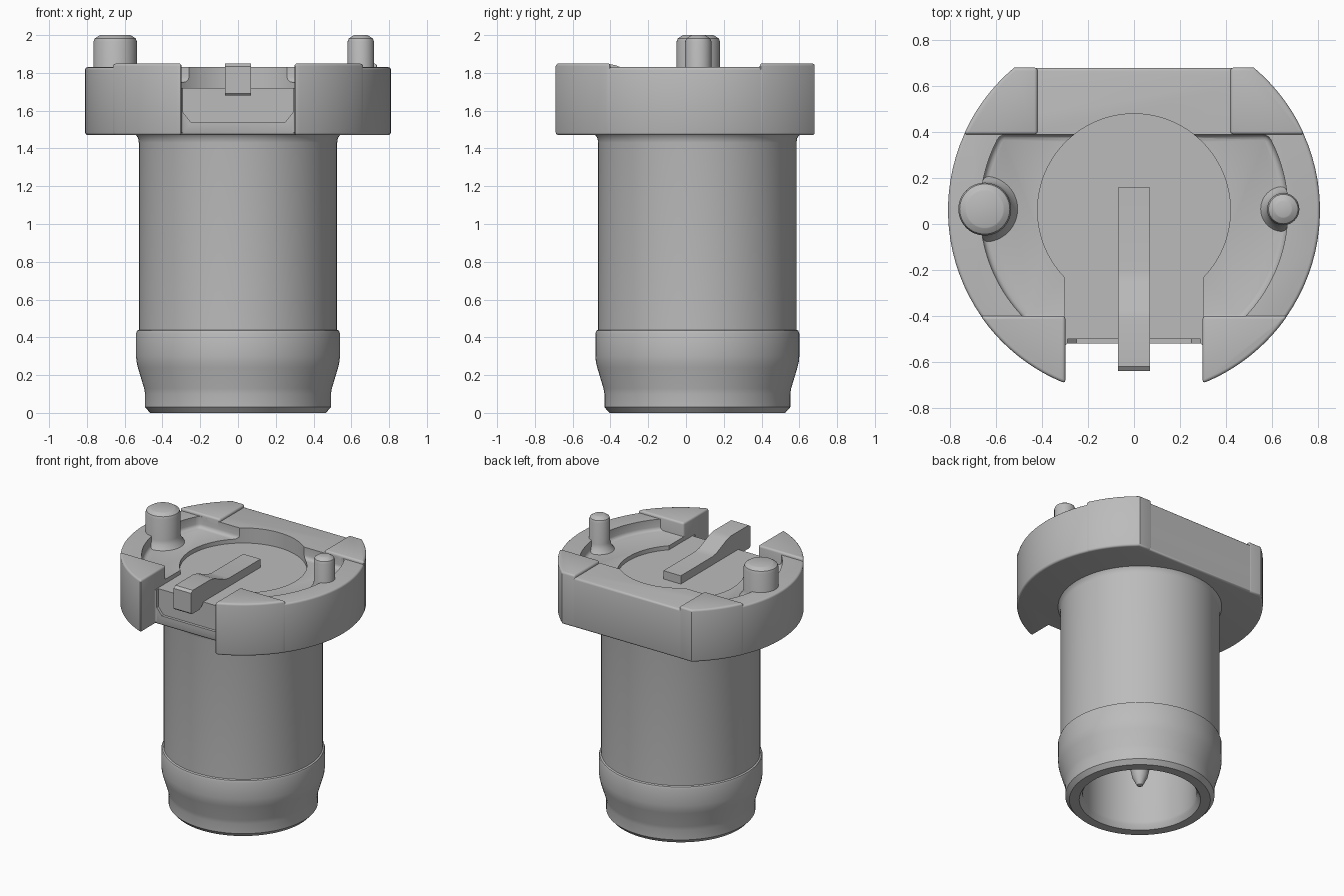
import bpy, bmesh, math
from math import sin, cos, asin, acos, pi

cube = bpy.data.objects.get("Cube")
if cube:
    bpy.data.objects.remove(cube)

CY = 0.06          # y of the barrel axis
RIM = 0.81         # flange radius

grey = bpy.data.materials.new("plain grey")
grey.use_nodes = True
colour = (0.5, 0.5, 0.5, 1)
grey.diffuse_color = colour
grey.node_tree.nodes["Principled BSDF"].inputs["Base Color"].default_value = colour


def add_object(name, bm):
    bmesh.ops.recalc_face_normals(bm, faces=bm.faces)
    mesh = bpy.data.meshes.new(name)
    bm.to_mesh(mesh)
    bm.free()
    mesh.materials.append(grey)
    ob = bpy.data.objects.new(name, mesh)
    bpy.context.collection.objects.link(ob)
    return ob


def activate(ob):
    bpy.ops.object.select_all(action='DESELECT')
    ob.select_set(True)
    bpy.context.view_layer.objects.active = ob


def smooth(ob):
    activate(ob)
    bpy.ops.object.shade_smooth_by_angle(angle=math.radians(32))


def prism(name, pts, lo, hi, bevel=0, axis='z'):
    """Extrude an outline along z, or an (x, z) / (y, z) outline along y / x."""
    place = {'z': lambda a, b, h: (a, b, h),
             'y': lambda a, b, h: (a, h, b),
             'x': lambda a, b, h: (h, a, b)}[axis]
    bm = bmesh.new()
    low = [bm.verts.new(place(a, b, lo)) for a, b in pts]
    high = [bm.verts.new(place(a, b, hi)) for a, b in pts]
    bm.faces.new(low)
    bm.faces.new(high)
    for i in range(len(pts)):
        j = (i + 1) % len(pts)
        bm.faces.new((low[i], low[j], high[j], high[i]))
    ob = add_object(name, bm)
    if bevel:
        mod = ob.modifiers.new("soft edges", 'BEVEL')
        mod.width, mod.segments = bevel, 3
        mod.limit_method, mod.angle_limit = 'ANGLE', math.radians(50)
        activate(ob)
        bpy.ops.object.modifier_apply(modifier=mod.name)
    return ob


def lathe(name, profile, x, y, steps=96):
    bm = bmesh.new()
    verts = [bm.verts.new((r, 0, z)) for r, z in profile]
    edges = [bm.edges.new(p) for p in zip(verts, verts[1:])]
    bmesh.ops.spin(bm, geom=verts + edges, cent=(0, 0, 0), axis=(0, 0, 1),
                   angle=2 * pi, steps=steps)
    bmesh.ops.remove_doubles(bm, verts=bm.verts, dist=0.0001)
    bmesh.ops.translate(bm, verts=bm.verts, vec=(x, y, 0))
    ob = add_object(name, bm)
    smooth(ob)
    return ob


def arc(r, start, end, n=32):
    return [(r * cos(start + (end - start) * i / n),
             CY + r * sin(start + (end - start) * i / n)) for i in range(n + 1)]


def mirror(pts):
    return [(-x, y) for x, y in reversed(pts)]


def carve(target, cutter):
    mod = target.modifiers.new("cut", 'BOOLEAN')
    mod.operation, mod.solver, mod.object = 'DIFFERENCE', 'EXACT', cutter
    activate(target)
    bpy.ops.object.modifier_apply(modifier=mod.name)
    bpy.data.objects.remove(cutter)


# Hollow barrel with a swollen collar and a central rod inside
lathe("barrel", [(0.54, 1.5), (0.54, 1.47), (0.529, 1.455), (0.525, 1.43),
                 (0.525, 0.44), (0.535, 0.435), (0.54, 0.42), (0.54, 0.3),
                 (0.537, 0.27), (0.53, 0.24), (0.497, 0.13), (0.492, 0.1),
                 (0.492, 0.03), (0.465, 0), (0.4, 0), (0.38, 0.03),
                 (0.375, 0.05), (0.375, 1.44), (0.065, 1.44), (0.065, 0.24),
                 (0.05, 0.17), (0.02, 0.11), (0, 0.1)], 0, CY)

# Flange: round plate, flat at the back, notched at the front
notch, back, front = 0.30, 0.68, -0.52
half = arc(RIM, -acos(notch / RIM), asin((back - CY) / RIM))
flange = prism("flange", [(notch, front)] + half + mirror(half) + [(-notch, front)],
               1.47, 1.83, 0.014)

# Shallow recess on both sides, between the corner pads
side = arc(0.67, asin((-0.42 - CY) / 0.67), asin((0.39 - CY) / 0.67))
carve(flange, prism("recess_cutter", side + mirror(side), 1.75, 1.95, 0.025))

# Round pocket and the channel leading to the front
carve(flange, prism("pocket_cutter", arc(0.42, 0, 2 * pi, 96)[:-1], 1.72, 1.95))
carve(flange, prism("channel_cutter", [(-notch, -0.8), (notch, -0.8),
                                       (notch, -0.15), (-notch, -0.15)], 1.72, 1.95))

# Sunken panel with cut corners on the notch wall
carve(flange, prism("panel_cutter", [(-0.29, 1.9), (-0.29, 1.59), (-0.25, 1.54),
                                     (0.25, 1.54), (0.29, 1.59), (0.29, 1.9)],
                    -0.6, -0.5, axis='y'))
smooth(flange)

# Raised corner pads
r = RIM + 0.001
front_pad = [(0.299, -0.4)] + arc(r, -acos(0.299 / r), asin((-0.4 - CY) / r), 16)
back_pad = [(0.42, 0.39)] + arc(r, asin((0.39 - CY) / r),
                                asin((0.681 - CY) / r), 16) + [(0.42, 0.681)]
for label, outline in (("front", front_pad), ("back", back_pad)):
    smooth(prism(label + "_left_pad", outline, 1.47, 1.85, 0.014))
    smooth(prism(label + "_right_pad", mirror(outline), 1.47, 1.85, 0.014))


# Locating pins
def pin(name, x, r):
    lathe(name, [(r + 0.035, 1.74), (r + 0.025, 1.755), (r + 0.008, 1.78),
                 (r, 1.81), (r, 1.965), (r - 0.006, 1.982), (r - 0.03, 1.998),
                 (r - 0.035, 2), (0, 2)], x, 0.065, 48)


pin("large_pin", -0.65, 0.115)
pin("small_pin", 0.65, 0.07)

# Cranked latch arm rising towards the front
latch = prism("latch", [(0.16, 1.71), (0.16, 1.78), (-0.2, 1.78), (-0.25, 1.788),
                        (-0.37, 1.84), (-0.42, 1.85), (-0.62, 1.85), (-0.64, 1.835),
                        (-0.64, 1.69), (-0.63, 1.68), (-0.54, 1.68), (-0.5, 1.71)],
              -0.07, 0.07, axis='x')
smooth(latch)
